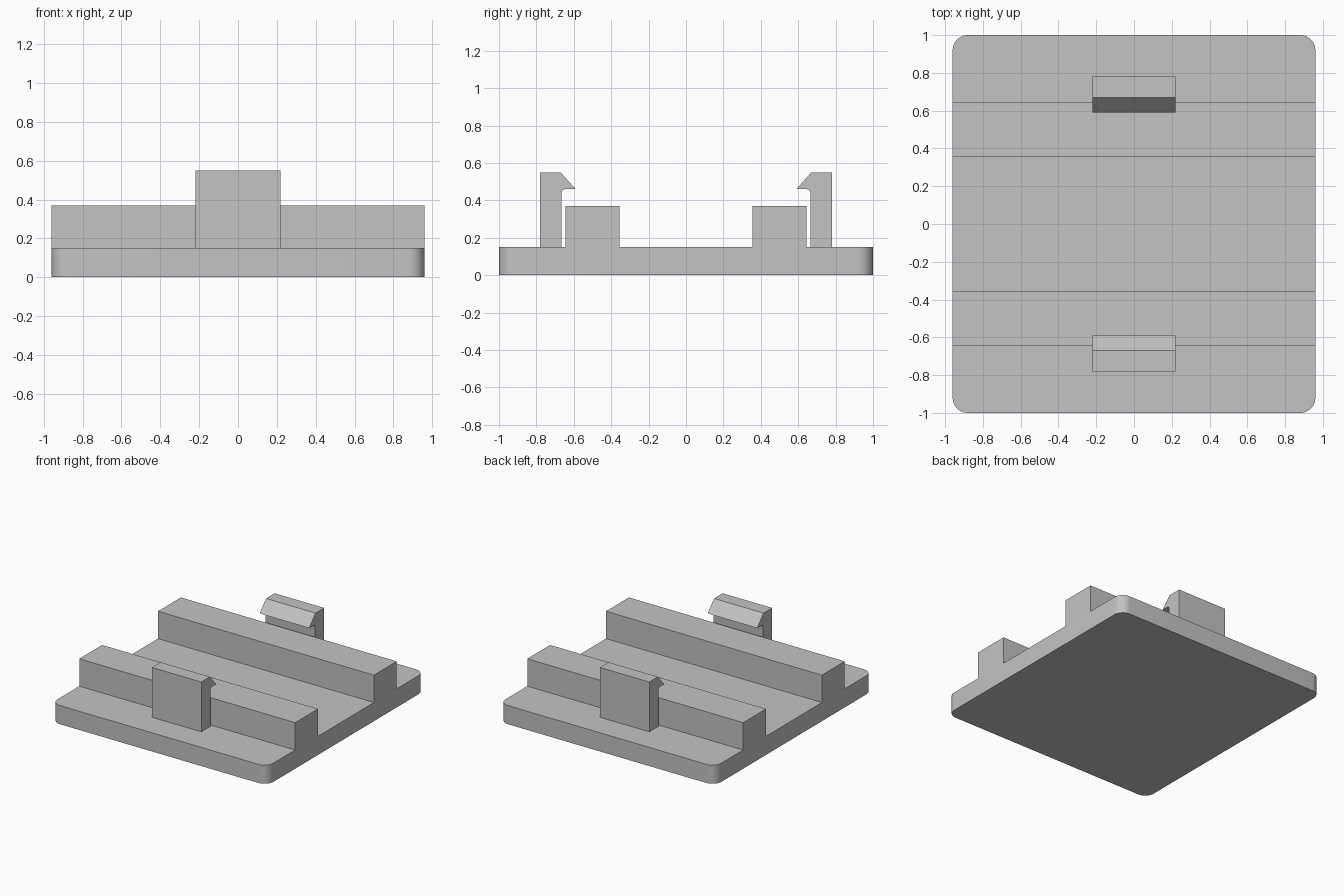
import bpy, bmesh
from math import cos, sin, pi, radians

cube = bpy.data.objects.get("Cube")
if cube:
    bpy.data.objects.remove(cube, do_unlink=True)

grey = bpy.data.materials.new("light grey plastic")
grey.use_nodes = True
colour = (0.55, 0.55, 0.55, 1)
grey.diffuse_color = colour
grey.node_tree.nodes["Principled BSDF"].inputs["Base Color"].default_value = colour


def arc(cx, cy, r, start, end, steps):
    """Points along a circular arc, angles in degrees."""
    angles = [radians(start + (end - start) * i / steps) for i in range(steps + 1)]
    return [(cx + r * cos(a), cy + r * sin(a)) for a in angles]


def prism(name, points, offset):
    """Extrude a closed outline of 3D points along offset."""
    bm = bmesh.new()
    face = bm.faces.new([bm.verts.new(p) for p in points])
    result = bmesh.ops.extrude_face_region(bm, geom=[face])
    verts = [g for g in result["geom"] if isinstance(g, bmesh.types.BMVert)]
    bmesh.ops.translate(bm, verts=verts, vec=offset)
    bmesh.ops.recalc_face_normals(bm, faces=bm.faces)
    mesh = bpy.data.meshes.new(name)
    bm.to_mesh(mesh)
    bm.free()
    mesh.materials.append(grey)
    obj = bpy.data.objects.new(name, mesh)
    bpy.context.collection.objects.link(obj)
    bpy.ops.object.select_all(action='DESELECT')
    obj.select_set(True)
    bpy.context.view_layer.objects.active = obj
    bpy.ops.object.shade_smooth_by_angle(angle=radians(30))
    return obj


half_x, half_y, base_top, corner = 0.96, 1.0, 0.15, 0.08

# Base plate with rounded vertical corners
outline = []
for i, (sx, sy) in enumerate([(1, 1), (-1, 1), (-1, -1), (1, -1)]):
    outline += arc(sx * (half_x - corner), sy * (half_y - corner), corner,
                   90 * i, 90 * i + 90, 10)
prism("base_plate", [(x, y, 0) for x, y in outline], (0, 0, base_top))

# Rail and snap clip cross-sections as (distance from centre, height)
rail = [(0.355, base_top), (0.645, base_top), (0.645, 0.37), (0.355, 0.37)]
clip = [(0.665, base_top), (0.78, base_top), (0.78, 0.55), (0.67, 0.55), (0.59, 0.46)]
clip += arc(0.645, 0.44, 0.02, 90, 0, 6)

# Mirrored pair of rails and clips
for side, sy in (("front", -1), ("back", 1)):
    for part, profile, half in (("rail", rail, half_x), ("clip", clip, 0.22)):
        prism(f"{side}_{part}", [(-half, sy * y, z) for y, z in profile],
              (2 * half, 0, 0))
